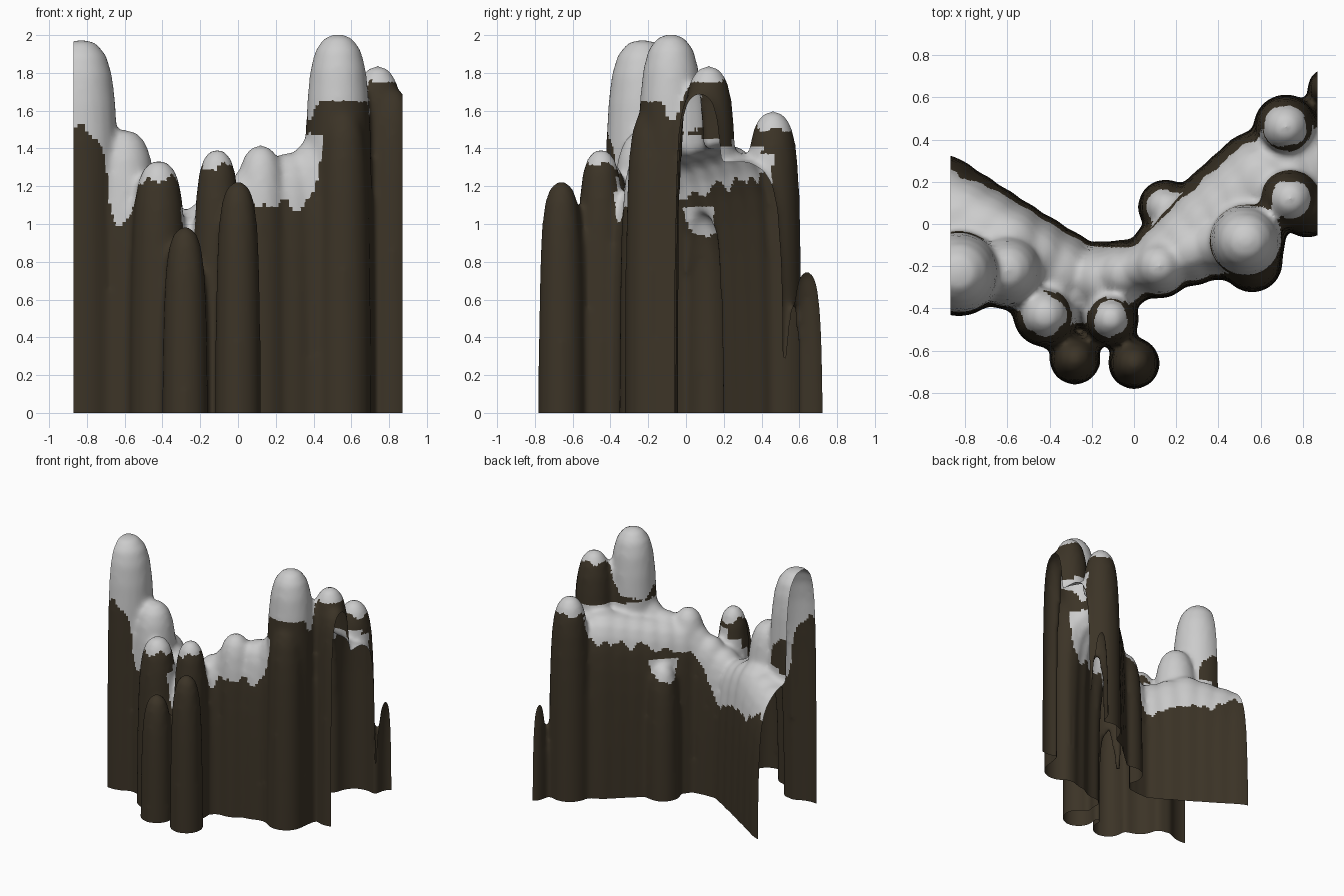
import bpy, bmesh, math
from mathutils import Vector, noise

if "Cube" in bpy.data.objects:
    bpy.data.objects.remove(bpy.data.objects["Cube"])

# Ridge line of the wall: x, y, radius, height
RIDGE = [(-.94, .06, .27, 1.1), (-.6, -.1, .22, 1.2), (-.25, -.29, .2, 1.06),
         (.05, -.21, .14, 1.3), (.35, 0, .22, 1.36), (.6, .21, .23, 1.42), (.94, .32, .22, 1.3)]
# Single peaks standing on it, grouped by how much snow they carry
BARE = [(-.28, -.64, .12, .99), (0, -.66, .12, 1.23), (.56, -.18, .14, 1.62),
        (.82, .07, .13, 1.72), (.92, .64, .1, .8)]
CAPPED = [(-.42, -.43, .15, 1.34), (-.11, -.45, .13, 1.4), (.74, .12, .15, 1.84),
          (.72, .46, .15, 1.6), (.15, .08, .13, 1.06)]
SNOWY = [(-.83, -.23, .2, 1.98), (-.6, -.22, .18, 1.5), (.12, -.2, .15, 1.42),
         (.27, -.12, .17, 1.38), (.4, -.1, .16, 1.45), (.53, -.08, .18, 2.01)]
SIDES, RINGS, END = 20, 10, .87

# Every column becomes (x, y, radius, height, snow line)
columns = [c + (9,) for c in BARE]
columns += [c + (c[3] - .1,) for c in CAPPED]
columns += [c + (c[3] - (.5 if c[0] < 0 or c[3] > 1.9 else .34),) for c in SNOWY]
for a, b in zip(RIDGE, RIDGE[1:]):
    for k in range(3):
        c = Vector(a).lerp(Vector(b), k / 3)
        columns.append((*c, c[3] - (.35 if -.75 < c[0] < -.1 else .18)))


def add_column(bm, x, y, r, h):
    # Lathed column: rounded tip that widens gently all the way down
    rings = []
    for k in range(1, RINGS + 1):
        depth = (h + .15) * (k / RINGS) ** 2
        rad = 1.08 * r * math.sqrt(depth / (depth + .14))
        rings.append([bm.verts.new((x + rad * math.cos(a), y + rad * math.sin(a), h - depth))
                      for a in (math.tau * i / SIDES for i in range(SIDES))])
    tip = bm.verts.new((x, y, h))
    for i in range(SIDES):
        j = (i + 1) % SIDES
        bm.faces.new((tip, rings[0][i], rings[0][j]))
        for upper, lower in zip(rings, rings[1:]):
            bm.faces.new((upper[i], lower[i], lower[j], upper[j]))
    bm.faces.new(rings[-1][::-1])


def snow_line(p):
    # Blend the snow lines of the closest columns, with a ragged edge
    total = weight = 0
    for x, y, r, h, s in columns:
        if p.z < h + .03:
            d = ((p.x - x) ** 2 + (p.y - y) ** 2) / (r * r)
            w = 1 / (d + .05) ** 4
            total += w * min(s, h + .25)
            weight += w
    ragged = .07 * noise.noise(Vector((p.x * 14, p.y * 14, p.z * 3)))
    return (total / weight if weight else 0) + ragged


# Fuse and soften the columns
bm = bmesh.new()
for x, y, r, h, s in columns:
    add_column(bm, x, y, r, h)
bmesh.ops.recalc_face_normals(bm, faces=bm.faces)
mesh = bpy.data.meshes.new("columns")
bm.to_mesh(mesh)
bm.free()
source = bpy.data.objects.new("column_source", mesh)
bpy.context.collection.objects.link(source)
remesh = source.modifiers.new("fuse", 'REMESH')
remesh.mode = 'VOXEL'
remesh.voxel_size = .02
smooth = source.modifiers.new("soften", 'SMOOTH')
smooth.factor, smooth.iterations = .5, 10
fused = bpy.data.meshes.new_from_object(
    source.evaluated_get(bpy.context.evaluated_depsgraph_get()))
bpy.data.objects.remove(source)


def make_part(name, want_snow):
    # Open shell: cut off the underside and both ends, keep one covering
    bm = bmesh.new()
    bm.from_mesh(fused)
    for co, no in (((0, 0, 0), (0, 0, -1)), ((END, 0, 0), (1, 0, 0)), ((-END, 0, 0), (-1, 0, 0))):
        bmesh.ops.bisect_plane(bm, geom=bm.verts[:] + bm.edges[:] + bm.faces[:],
                               plane_co=co, plane_no=no, clear_outer=True)
    drop = []
    for f in bm.faces:
        c = f.calc_center_median()
        f.smooth = True
        if (c.z > snow_line(c)) != want_snow:
            drop.append(f)
    bmesh.ops.delete(bm, geom=drop, context='FACES')
    out = bpy.data.meshes.new(name)
    bm.to_mesh(out)
    bm.free()
    obj = bpy.data.objects.new(name, out)
    bpy.context.collection.objects.link(obj)
    return obj


# Snow cover and bare rock wall
rock_paint = bpy.data.materials.new("dark_rock")
rock_paint.diffuse_color = (.045, .034, .02, 1)
rock_paint.use_nodes = True
rock_paint.node_tree.nodes["Principled BSDF"].inputs["Base Color"].default_value = rock_paint.diffuse_color
make_part("snow_cover", True)
make_part("rock_wall", False).data.materials.append(rock_paint)
